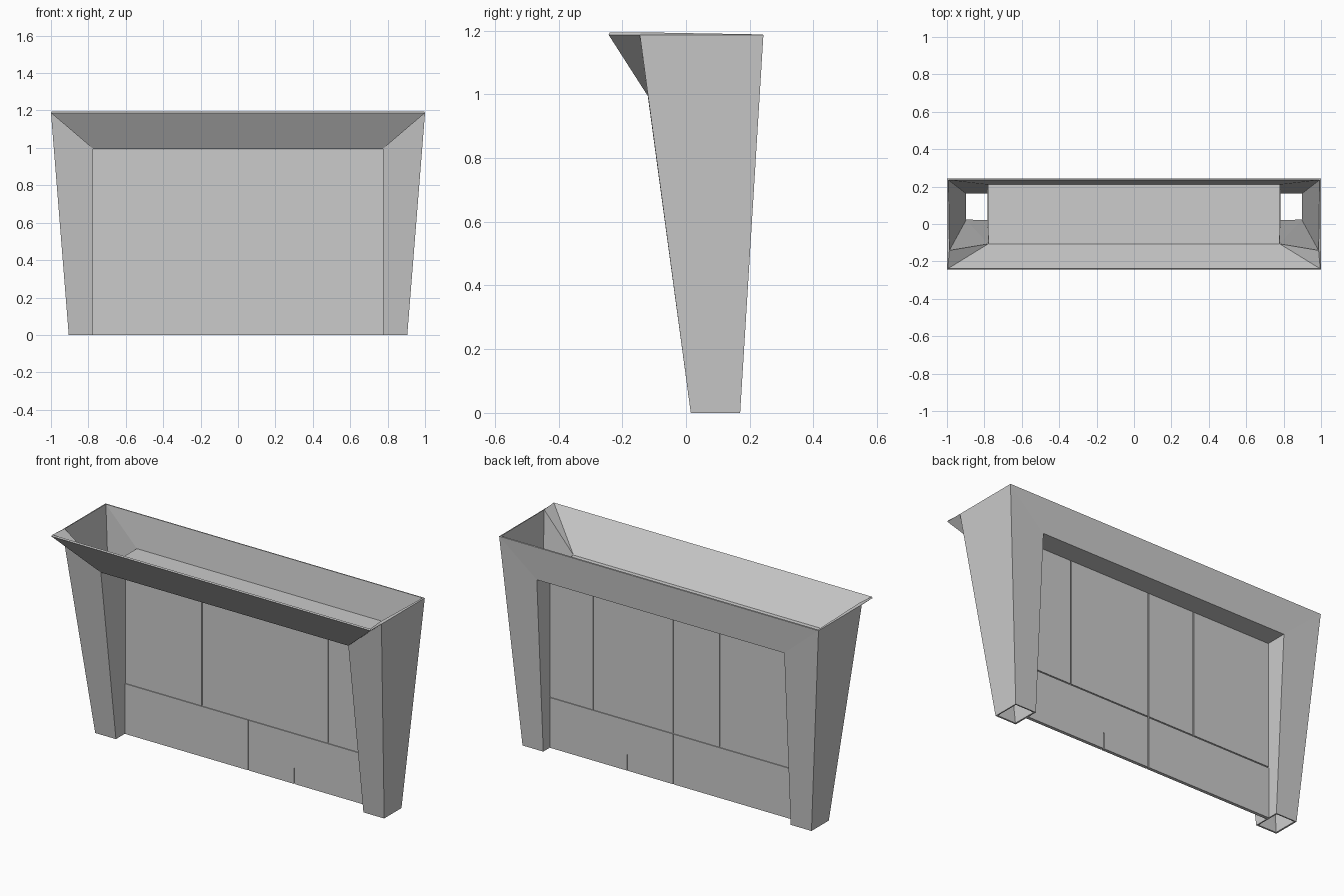
import bpy, bmesh
from mathutils import Matrix, Vector

cube = bpy.data.objects.get("Cube")
if cube:
    bpy.data.objects.remove(cube, do_unlink=True)

grey = bpy.data.materials.new("light_grey")
grey.use_nodes = True
colour = (0.6, 0.6, 0.6, 1)
grey.diffuse_color = colour
grey.node_tree.nodes["Principled BSDF"].inputs["Base Color"].default_value = colour


def make_object(name, bm):
    mesh = bpy.data.meshes.new(name)
    bm.to_mesh(mesh)
    bm.free()
    mesh.materials.append(grey)
    ob = bpy.data.objects.new(name, mesh)
    bpy.context.scene.collection.objects.link(ob)
    return ob


def add_box(bm, low, high):
    low, high = Vector(low), Vector(high)
    size = Matrix.Diagonal((high - low).to_4d())
    bmesh.ops.create_cube(bm, size=1, matrix=Matrix.Translation((low + high) / 2) @ size)


# Frame: two hollow tapering legs joined by a flared open trough
corners = {
    "foot_front_out": (0.905, 0.015, 0), "foot_front_in": (0.775, 0.015, 0),
    "foot_back_out": (0.905, 0.17, 0), "foot_back_in": (0.775, 0.17, 0),
    "beam_front": (0.775, -0.12, 0.995), "beam_back": (0.775, 0.228, 0.995),
    "rim_back": (1, 0.243, 1.187), "rim_side": (1, -0.145, 1.187),
    "rim_front": (1, -0.243, 1.187),
}
leg_faces = [
    ("foot_front_out", "beam_front", "foot_front_in"),
    ("foot_front_out", "rim_side", "beam_front"),
    ("rim_side", "rim_front", "beam_front"),
    ("foot_front_out", "foot_back_out", "rim_back", "rim_side"),
    ("foot_back_out", "foot_back_in", "beam_back", "rim_back"),
    ("foot_front_in", "beam_front", "beam_back", "foot_back_in"),
]
bm = bmesh.new()
left, right = [
    {k: bm.verts.new((side * x, y, z)) for k, (x, y, z) in corners.items()}
    for side in (1, -1)
]
for points in (left, right):
    for face in leg_faces:
        bm.faces.new([points[k] for k in face])
# Canopy, trough floor and back beam span both legs
for a, b in (("rim_front", "beam_front"), ("beam_front", "beam_back"), ("beam_back", "rim_back")):
    bm.faces.new((left[a], right[a], right[b], left[b]))
bmesh.ops.recalc_face_normals(bm, faces=bm.faces)
bm.faces.ensure_lookup_table()
if bm.faces[-2].normal.z > 0:
    bmesh.ops.reverse_faces(bm, faces=bm.faces)
frame = make_object("hollow_frame", bm)
shell = frame.modifiers.new("sheet_thickness", "SOLIDIFY")
shell.thickness = 0.008
shell.offset = -1
shell.use_even_offset = True

# Wall core between the legs
bm = bmesh.new()
add_box(bm, (-0.775, 0.099, 0), (0.775, 0.107, 0.992))
make_object("wall_core", bm)

# Cladding panels with narrow seams on both sides of the wall
gap = 0.003
split = 0.287
for name, y0, y1, seams in (
    ("front_panels", 0.094, 0.099, (-0.775, -0.29, 0.5, 0.775)),
    ("back_panels", 0.107, 0.112, (-0.775, -0.29, 0, 0.5, 0.775)),
):
    bm = bmesh.new()
    for x0, x1 in zip(seams, seams[1:]):
        add_box(bm, (x0 + gap, y0, split + gap), (x1 - gap, y1, 0.992))
    add_box(bm, (-0.775, y0, 0), (-gap, y1, split - gap))
    # Lower panel with a short notch
    add_box(bm, (gap, y0, 0.09), (0.775, y1, split - gap))
    add_box(bm, (gap, y0, 0), (0.288 - gap, y1, 0.09))
    add_box(bm, (0.288 + gap, y0, 0), (0.775, y1, 0.09))
    make_object(name, bm)
